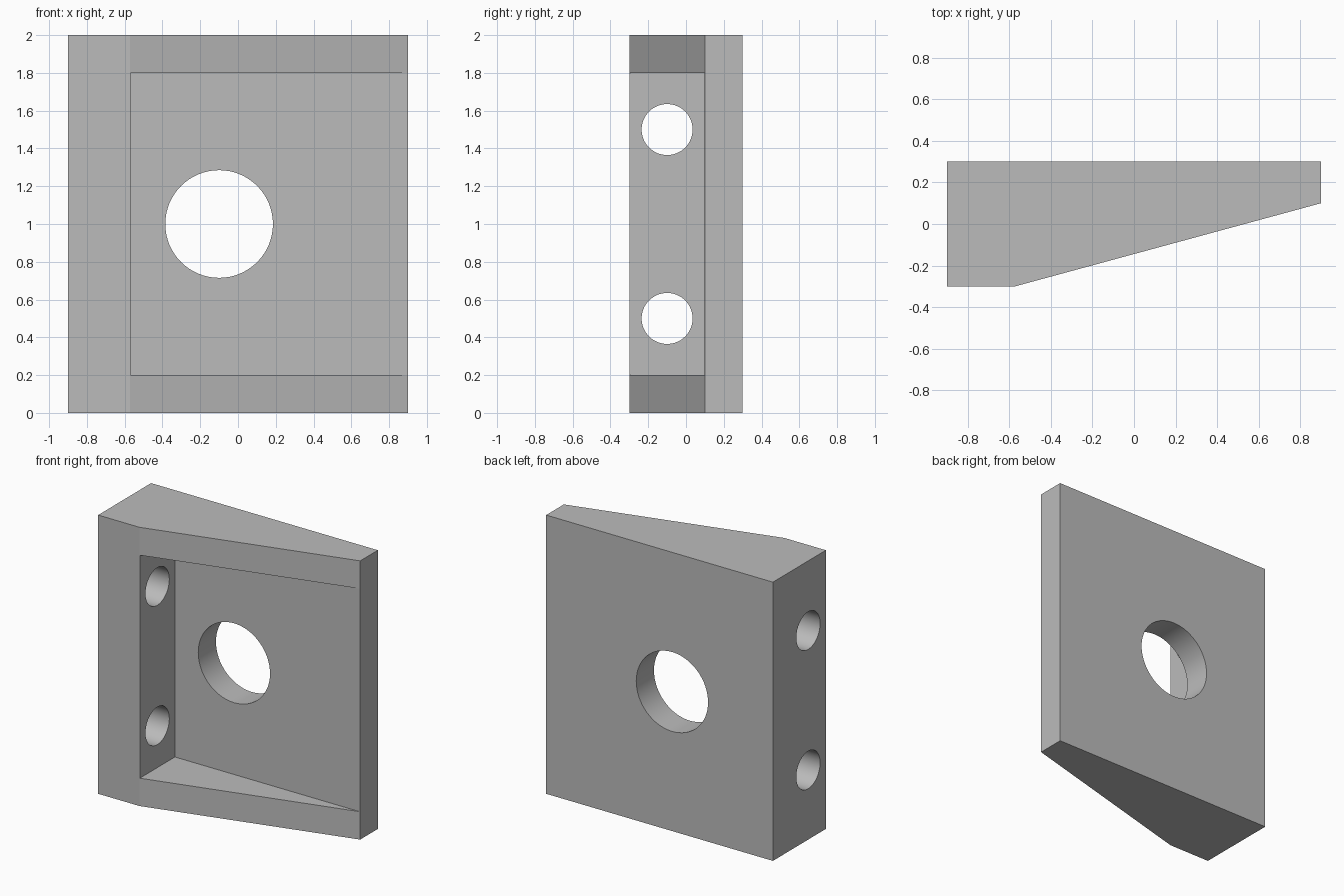
import bpy
import bmesh
from math import pi
from mathutils import Matrix, Vector

default = bpy.data.objects.get("Cube")
if default:
    bpy.data.objects.remove(default, do_unlink=True)

grey = bpy.data.materials.new("plain grey")
grey.use_nodes = True
grey.diffuse_color = (0.5, 0.5, 0.5, 1)
grey.node_tree.nodes["Principled BSDF"].inputs["Base Color"].default_value = (0.5, 0.5, 0.5, 1)


def add_object(name, bm):
    bmesh.ops.recalc_face_normals(bm, faces=bm.faces)
    mesh = bpy.data.meshes.new(name)
    bm.to_mesh(mesh)
    bm.free()
    mesh.materials.append(grey)
    obj = bpy.data.objects.new(name, mesh)
    bpy.context.collection.objects.link(obj)
    return obj


def prism(name, outline, bottom, top):
    """Plan outline extruded upwards."""
    bm = bmesh.new()
    face = bm.faces.new([bm.verts.new((x, y, bottom)) for x, y in outline])
    side = bmesh.ops.extrude_face_region(bm, geom=[face])["geom"]
    bmesh.ops.translate(bm, vec=(0, 0, top - bottom),
                        verts=[v for v in side if isinstance(v, bmesh.types.BMVert)])
    return add_object(name, bm)


def drill(name, centre, radius, depth, axis):
    """Round cutter along the given axis."""
    bm = bmesh.new()
    bmesh.ops.create_cone(bm, cap_ends=True, segments=64, radius1=radius,
                          radius2=radius, depth=depth,
                          matrix=Matrix.Translation(Vector(centre)) @ Matrix.Rotation(pi / 2, 4, axis))
    return add_object(name, bm)


# Wedge-shaped body
bracket = prism("bracket", [(-0.9, -0.3), (-0.572, -0.3), (0.9, 0.1),
                            (0.9, 0.3), (-0.9, 0.3)], 0, 2)

# Pocket between the two cheeks, centre bore and the two side wall holes
cutters = [
    prism("pocket_cutter", [(-0.57, -0.5), (1, -0.5), (1, 0.099), (-0.57, 0.099)], 0.2, 1.8),
    drill("bore_cutter", (-0.1, 0.2, 1), 0.285, 0.6, 'X'),
]
for z in (0.5, 1.5):
    cutters.append(drill("side_hole_cutter", (-0.75, -0.1, z), 0.135, 0.6, 'Y'))

bpy.ops.object.select_all(action='DESELECT')
bracket.select_set(True)
bpy.context.view_layer.objects.active = bracket
for cutter in cutters:
    cutter.hide_render = True
    cut = bracket.modifiers.new(cutter.name, 'BOOLEAN')
    cut.operation = 'DIFFERENCE'
    cut.solver = 'EXACT'
    cut.object = cutter
    bpy.ops.object.modifier_apply(modifier=cut.name)
    bpy.data.objects.remove(cutter, do_unlink=True)

# Round hole walls smooth, block edges sharp
bpy.ops.object.shade_smooth_by_angle(angle=pi / 18)
